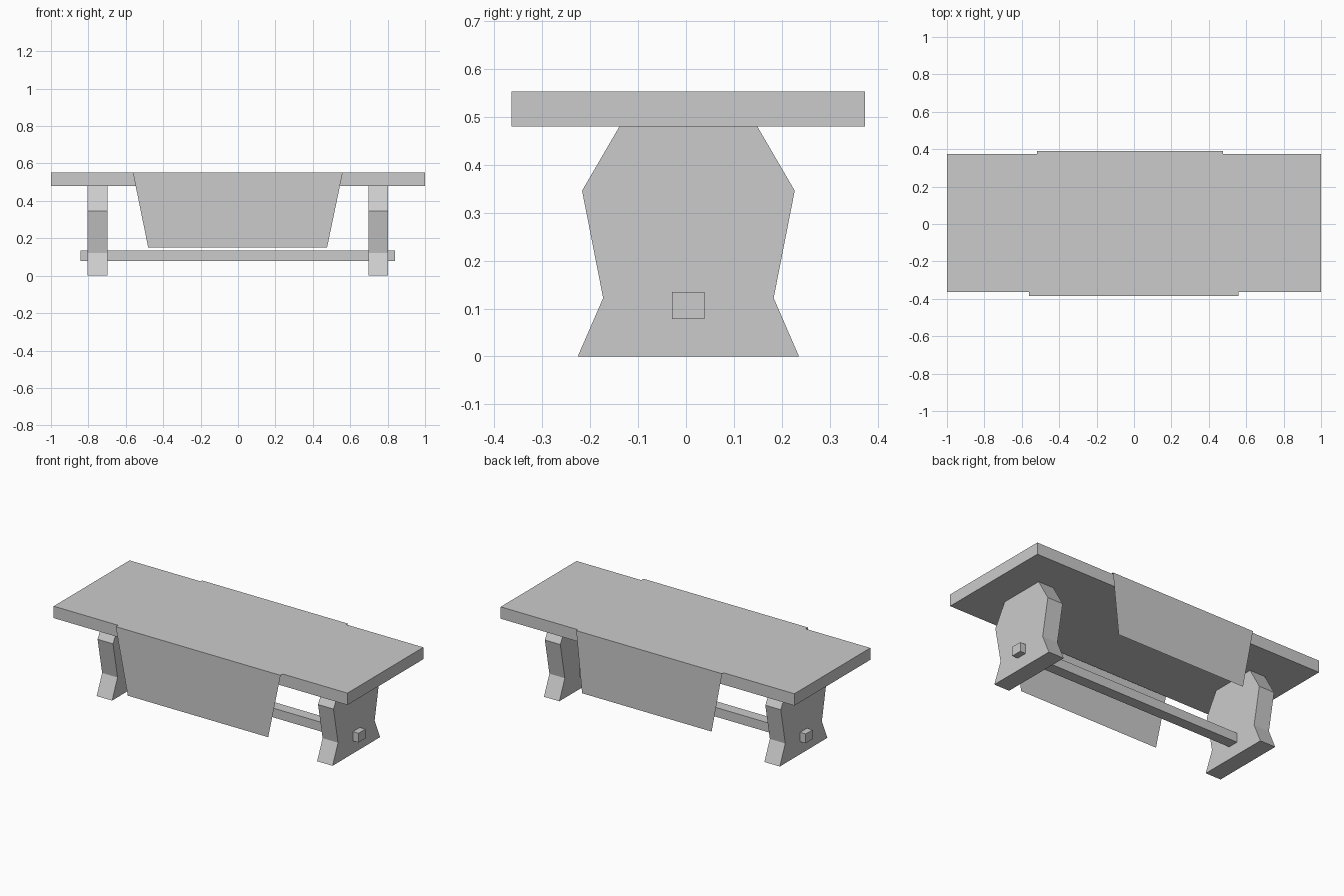
import bpy

if "Cube" in bpy.data.objects:
    bpy.data.objects.remove(bpy.data.objects["Cube"])

CY = 0.005               # the wooden frame sits slightly behind the origin
TOP_Z, UNDER_Z = 0.553, 0.48


def make_mesh(name, verts, faces):
    mesh = bpy.data.meshes.new(name)
    mesh.from_pydata(verts, [], faces)
    obj = bpy.data.objects.new(name, mesh)
    bpy.context.collection.objects.link(obj)
    return obj


def box(name, lo, hi):
    bpy.ops.mesh.primitive_cube_add(size=1, location=[(a + b) / 2 for a, b in zip(lo, hi)])
    obj = bpy.context.object
    obj.name = name
    obj.scale = [b - a for a, b in zip(lo, hi)]
    bpy.ops.object.transform_apply(location=False, rotation=False, scale=True)


def trestle(name, x0, x1):
    # Mirrored half profile (half width, z), extruded along x
    half = [(0.231, 0), (0.178, 0.122), (0.222, 0.346), (0.144, UNDER_Z)]
    ring = half + [(-w, z) for w, z in reversed(half)]
    n = len(ring)
    verts = [(x, CY + w, z) for x in (x0, x1) for w, z in ring]
    faces = [tuple(reversed(range(n))), tuple(range(n, 2 * n))]
    faces += [(i, (i + 1) % n, n + (i + 1) % n, n + i) for i in range(n)]
    make_mesh(name, verts, faces)


def cloth_flap(name, y_table, y_out, top, bottom, z_low):
    # Thin cloth: a narrow ledge past the table edge, then a tapered drop
    rows = [(y_table, TOP_Z, top), (y_out, TOP_Z, top), (y_out, z_low, bottom)]
    verts = [(x, y, z) for y, z, xs in rows for x in xs]
    faces = [(0, 2, 3, 1), (2, 4, 5, 3)]
    if y_out > 0:
        faces = [tuple(reversed(f)) for f in faces]
    make_mesh(name, verts, faces)


# Table top
box("table_top", (-1, CY - 0.369, UNDER_Z), (1, CY + 0.369, TOP_Z))

# Trestle legs
trestle("left_leg", -0.804, -0.699)
trestle("right_leg", 0.697, 0.802)

# Stretcher rail poking through both legs
box("stretcher_rail", (-0.842, -0.029, 0.078), (0.84, 0.039, 0.135))

# Hanging cloth, front and back
cloth_flap("front_cloth", CY - 0.369, -0.386, (-0.562, 0.56), (-0.48, 0.476), 0.15)
cloth_flap("back_cloth", CY + 0.369, 0.389, (-0.518, 0.475), (-0.447, 0.435), 0.178)
